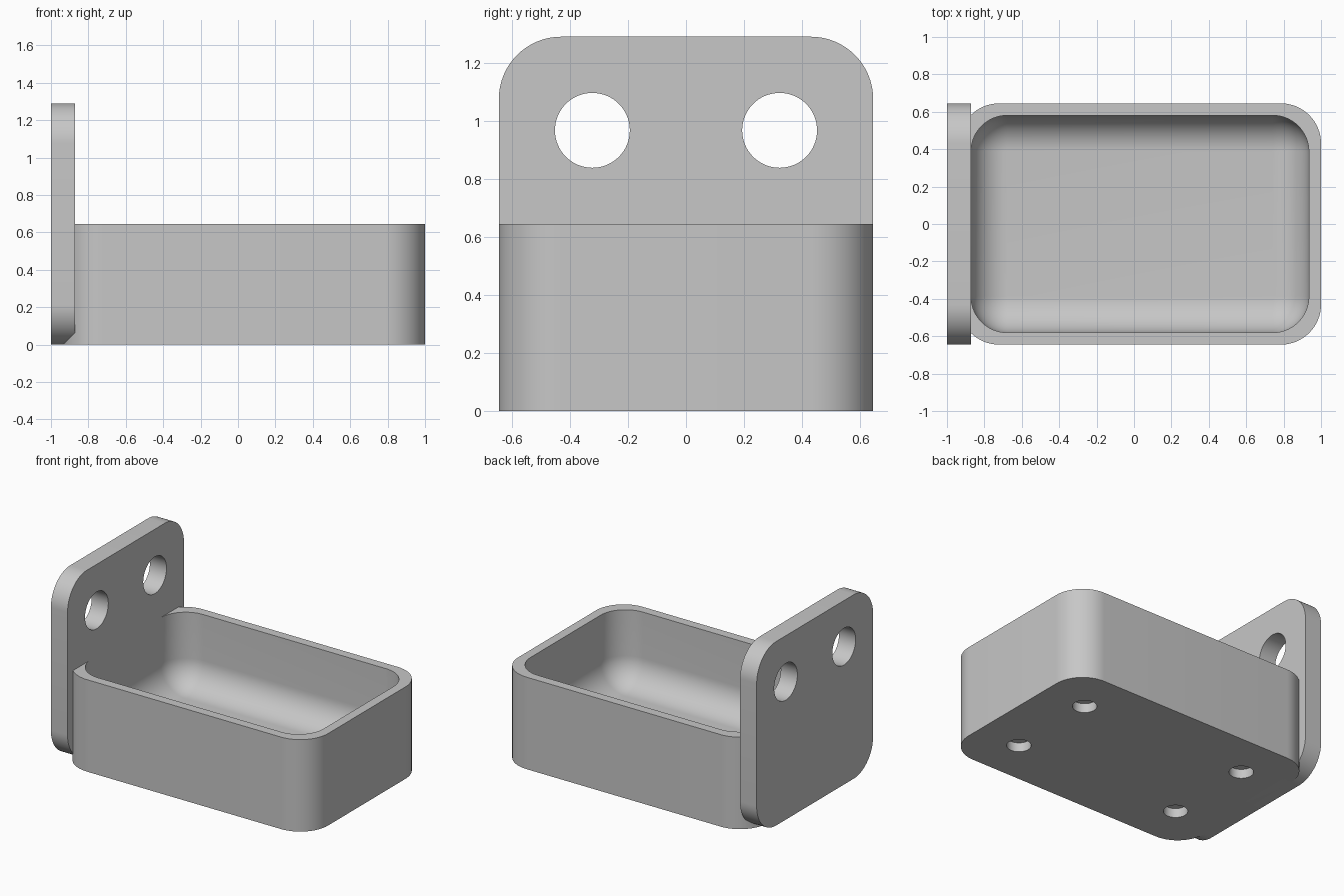
import bpy, bmesh
from math import sin, cos, pi, radians
from mathutils import Matrix

U = 2 / 31              # base module: the wall thickness
SEG = 16                # segments per rounded corner

start_cube = bpy.data.objects.get("Cube")
if start_cube:
    bpy.data.objects.remove(start_cube, do_unlink=True)

grey = bpy.data.materials.new("plain grey")
grey.use_nodes = True
colour = (0.57, 0.57, 0.57, 1)
grey.diffuse_color = colour
grey.node_tree.nodes["Principled BSDF"].inputs["Base Color"].default_value = colour


def rounded_rect(hx, hy, r):
    """Counter-clockwise outline of a rectangle with round corners."""
    points = []
    for i, (sx, sy) in enumerate([(1, 1), (-1, 1), (-1, -1), (1, -1)]):
        for k in range(SEG + 1):
            a = (i + k / SEG) * pi / 2
            points.append((sx * (hx - r) + r * cos(a), sy * (hy - r) + r * sin(a)))
    return points


def loft(name, rings, matrix):
    """Closed solid through a stack of (half x, half y, radius, z) rings."""
    bm = bmesh.new()
    loops = [[bm.verts.new((x, y, z)) for x, y in rounded_rect(hx, hy, r)]
             for hx, hy, r, z in rings]
    n = len(loops[0])
    for low, high in zip(loops, loops[1:]):
        for i in range(n):
            j = (i + 1) % n
            bm.faces.new((low[i], low[j], high[j], high[i]))
    bm.faces.new(loops[0][::-1])
    bm.faces.new(loops[-1])
    bmesh.ops.remove_doubles(bm, verts=bm.verts, dist=1e-5)
    bmesh.ops.recalc_face_normals(bm, faces=bm.faces)
    bm.transform(matrix)
    mesh = bpy.data.meshes.new(name)
    bm.to_mesh(mesh)
    bm.free()
    mesh.materials.append(grey)
    obj = bpy.data.objects.new(name, mesh)
    bpy.context.collection.objects.link(obj)
    return obj


def cylinder(name, r, depth, matrix):
    return loft(name, [(r, r, r, -depth / 2), (r, r, r, depth / 2)], matrix)


def cut(obj, cutters):
    """Subtract the cutters, bake the result and drop the cutters."""
    for c in cutters:
        mod = obj.modifiers.new("cut", "BOOLEAN")
        mod.operation, mod.solver, mod.object = "DIFFERENCE", "EXACT", c
        c.hide_render = True
    graph = bpy.context.evaluated_depsgraph_get()
    baked = bpy.data.meshes.new_from_object(obj.evaluated_get(graph))
    obj.modifiers.clear()
    obj.data = baked
    for c in cutters:
        bpy.data.objects.remove(c, do_unlink=True)


def smooth(obj):
    bpy.ops.object.select_all(action="DESELECT")
    obj.select_set(True)
    bpy.context.view_layer.objects.active = obj
    bpy.ops.object.shade_smooth_by_angle(angle=radians(30))


# Tray: round-cornered block, set into the plate by half the plate thickness
R = U * 10 / 3
centre = Matrix.Translation((U / 2, 0, 0))
tray = loft("tray", [(15 * U, 10 * U, R, 0), (15 * U, 10 * U, R, 10 * U)], centre)

# Cavity with a filleted floor
f, floor = 3 * U, 2 * U
rings = []
for k in range(SEG + 1):
    a = k / SEG * pi / 2
    inset = f * (1 - sin(a))
    rings.append((14 * U - inset, 9 * U - inset, f - inset, floor + f * (1 - cos(a))))
rings.append((14 * U, 9 * U, f, 12 * U))
cavity = loft("cavity_cutter", rings, Matrix.Translation((U / 2 - 0.0005, 0, 0)))

# Four blind sockets in the underside
sockets = [cylinder("socket_cutter", 1.2 * U, 2 * U,
                    Matrix.Translation((U / 2 + sx * 10 * U, sy * 5 * U, 0)))
           for sx in (-1, 1) for sy in (-1, 1)]
cut(tray, [cavity] + sockets)
smooth(tray)

# Upright back plate with two mounting holes
upright = Matrix.Rotation(pi / 2, 4, "Y")
x = -14.5 * U
plate = loft("back_plate", [(10 * U, 10 * U, R, -U), (10 * U, 10 * U, R, U)],
             Matrix.Translation((x, 0, 10 * U)) @ upright)
cut(plate, [cylinder("hole_cutter", 2 * U, 4 * U,
                     Matrix.Translation((x, s * 5 * U, 15 * U)) @ upright)
            for s in (-1, 1)])
smooth(plate)
